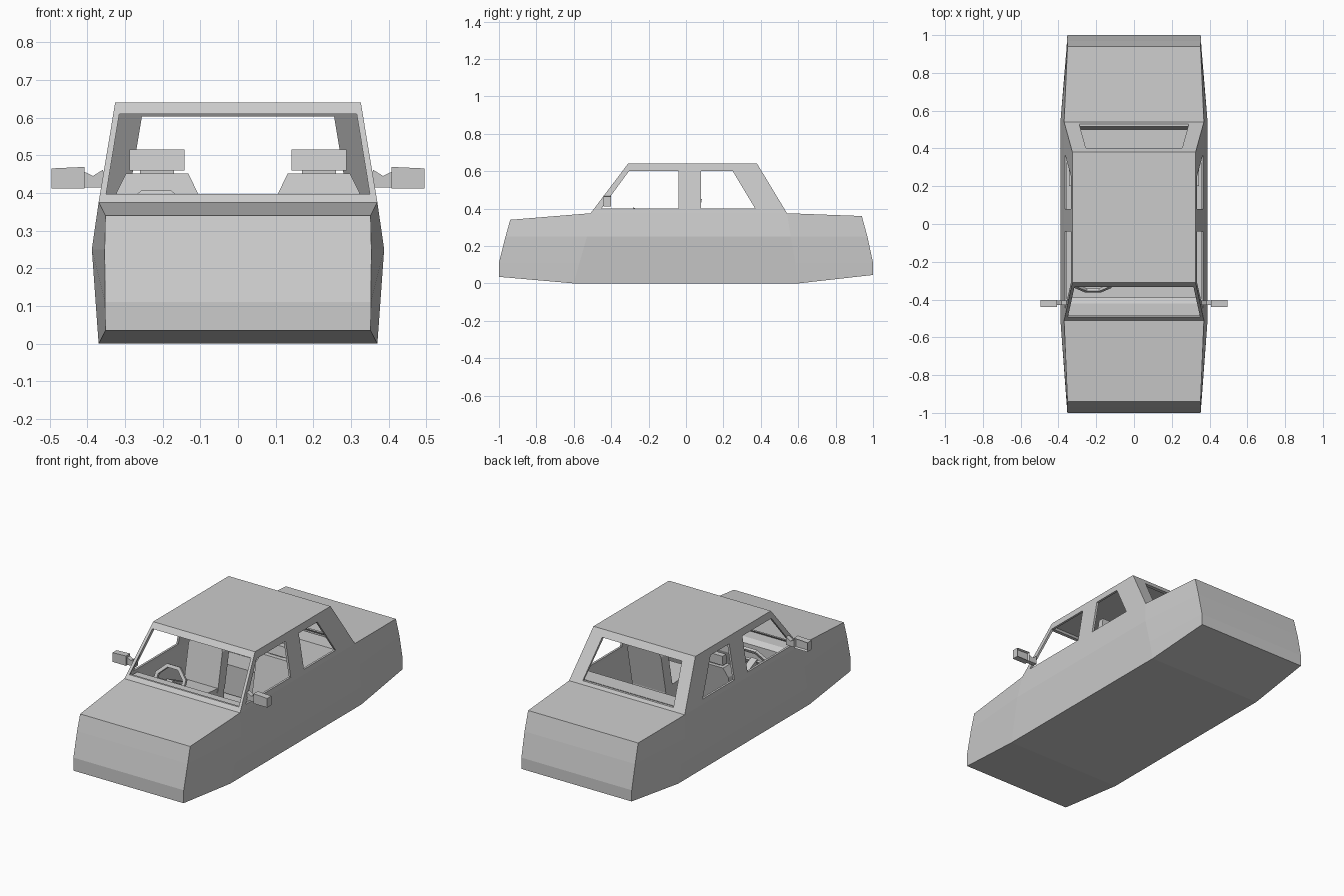
import bpy, bmesh, math
from mathutils import Vector, Matrix

if "Cube" in bpy.data.objects:
    bpy.data.objects.remove(bpy.data.objects["Cube"])


def finish(bm, name):
    bmesh.ops.recalc_face_normals(bm, faces=bm.faces)
    me = bpy.data.meshes.new(name)
    bm.to_mesh(me)
    bm.free()
    ob = bpy.data.objects.new(name, me)
    bpy.context.scene.collection.objects.link(ob)
    return ob


def prism(name, pts, axis, a, b):
    """Closed profile extruded along x or y between a and b."""
    bm = bmesh.new()
    place = (lambda p, t: (t, p[0], p[1])) if axis == 'x' else (lambda p, t: (p[0], t, p[1]))
    r0, r1 = ([bm.verts.new(place(p, t)) for p in pts] for t in (a, b))
    bm.faces.new(r0)
    bm.faces.new(r1[::-1])
    n = len(pts)
    for i in range(n):
        bm.faces.new((r0[i], r0[(i + 1) % n], r1[(i + 1) % n], r1[i]))
    return finish(bm, name)


def box(name, x0, x1, y0, y1, z0, z1):
    return prism(name, [(x0, z0), (x1, z0), (x1, z1), (x0, z1)], 'y', y0, y1)


def rect_ring(bm, x, y0, y1, z):
    return [bm.verts.new(c) for c in ((-x, y0, z), (x, y0, z), (x, y1, z), (-x, y1, z))]


def bridge(bm, a, b):
    for i in range(4):
        j = (i + 1) % 4
        bm.faces.new((a[i], a[j], b[j], b[i]))


def mirrored(ob):
    """Copy across x = 0."""
    me = ob.data.copy()
    me.transform(Matrix.Scale(-1, 4, (1, 0, 0)))
    me.flip_normals()
    cp = bpy.data.objects.new(ob.name + "_left", me)
    bpy.context.scene.collection.objects.link(cp)


# Body shell: four stations along y, each (half width, y, z) from sill to belt line
stations = [
    [(.352, -1, .035), (.353, -1, .11), (.354, -.965, .25), (.352, -.94, .34)],
    [(.37, -.6, 0), (.378, -.57, .11), (.388, -.53, .25), (.37, -.51, .375)],
    [(.37, .6, 0), (.378, .585, .11), (.388, .56, .25), (.37, .54, .375)],
    [(.352, 1, .045), (.353, 1, .11), (.354, .97, .25), (.352, .94, .36)],
]
bm = bmesh.new()
R = [[bm.verts.new(p) for p in s] for s in stations]
L = [[bm.verts.new((-x, y, z)) for x, y, z in s] for s in stations]
for i in range(3):
    for k in range(3):
        for S in (R, L):
            bm.faces.new((S[i][k], S[i + 1][k], S[i + 1][k + 1], S[i][k + 1]))
    bm.faces.new((R[i][0], R[i + 1][0], L[i + 1][0], L[i][0]))
    if i != 1:
        bm.faces.new((R[i][3], R[i + 1][3], L[i + 1][3], L[i][3]))
for e in (0, 3):
    for k in range(3):
        bm.faces.new((R[e][k], R[e][k + 1], L[e][k + 1], L[e][k]))
roof = rect_ring(bm, .326, -.31, .38, .64)
bridge(bm, [L[1][3], R[1][3], R[2][3], L[2][3]], roof)
bm.faces.new(roof)
body = finish(bm, "car_body")

# Cabin hollow and window cutters
bm = bmesh.new()
rings = [rect_ring(bm, *r) for r in ((.355, -.5, .5, .05), (.357, -.495, .523, .38), (.316, -.305, .37, .62))]
bridge(bm, rings[0], rings[1])
bridge(bm, rings[1], rings[2])
bm.faces.new(rings[0])
bm.faces.new(rings[2])
cutters = [
    finish(bm, "cabin_cutter"),
    prism("front_side_window_cutter", [(-.452, .4), (-.04, .4), (-.04, .6), (-.305, .6)], 'x', -.6, .6),
    prism("rear_side_window_cutter", [(.08, .4), (.37, .4), (.25, .6), (.08, .6)], 'x', -.6, .6),
    prism("windshield_cutter", [(-.35, .397), (.35, .397), (.315, .61), (-.315, .61)], 'y', -.7, -.28),
    prism("rear_window_cutter", [(-.29, .392), (.29, .392), (.255, .603), (-.255, .603)], 'y', .36, .7),
]
bpy.context.view_layer.objects.active = body
for c in cutters:
    m = body.modifiers.new("cut", 'BOOLEAN')
    m.operation = 'DIFFERENCE'
    m.solver = 'EXACT'
    m.object = c
    bpy.ops.object.modifier_apply(modifier=m.name)
    bpy.data.objects.remove(c)

# Dashboard, rear shelf and rear bench
prism("dashboard", [(-.49, .2), (-.42, .2), (-.39, .28), (-.39, .365), (-.42, .385), (-.49, .385)], 'x', -.35, .35)
prism("rear_bench", [(.2, .06), (.5, .06), (.5, .385), (.4, .385), (.35, .22), (.2, .23)], 'x', -.345, .345)

# Front seats with headrests
parts = [
    prism("seat_cushion", [(-.24, .06), (.03, .06), (.03, .2), (-.24, .22)], 'x', .11, .32),
    prism("headrest", [(.035, .46), (.075, .46), (.078, .515), (.045, .515)], 'x', .142, .288),
    box("headrest_post", .17, .26, .045, .065, .44, .47),
]
back = prism("seat_back", [(.107, .18), (.323, .18), (.323, .4), (.297, .452), (.132, .452), (.107, .4)], 'y', 0, .065)
for v in back.data.vertices:
    v.co.y += (v.co.z - .4) * .2 + .01
parts.append(back)

# Wing mirrors with recessed glass
parts.append(prism("mirror_arm", [(.355, .415), (.41, .415), (.41, .457), (.385, .445), (.358, .462)], 'y', -.43, -.405))
housing = prism("wing_mirror", [(.408, .412), (.495, .412), (.495, .465), (.408, .469)], 'y', -.44, -.402)
bm = bmesh.new()
bm.from_mesh(housing.data)
glass = [f for f in bm.faces if f.normal.y > .9]
bmesh.ops.inset_region(bm, faces=glass, thickness=.007)
bmesh.ops.translate(bm, vec=(0, -.012, 0), verts=glass[0].verts)
bm.to_mesh(housing.data)
bm.free()
parts.append(housing)
for p in parts:
    mirrored(p)

# Steering wheel: octagonal rim, hub spoke and column
tilt = Matrix.Translation((-.217, -.315, .315)) @ Matrix.Rotation(math.radians(65), 4, 'X')
bm = bmesh.new()
rim = []
for i in range(8):
    a = math.pi / 8 + i * math.pi / 4
    rim.append([bm.verts.new((r * math.cos(a), r * math.sin(a), h))
                for r, h in ((.105, -.008), (.105, .008), (.085, .008), (.085, -.008))])
for i in range(8):
    bridge(bm, rim[i], rim[(i + 1) % 8])
bm.transform(tilt)
finish(bm, "steering_wheel_rim")
for name, x, y0, y1, z0, z1 in (("wheel_spoke", .09, -.012, .012, -.006, .006),
                                ("steering_column", .02, -.02, .02, -.12, .008)):
    box(name, -x, x, y0, y1, z0, z1).data.transform(tilt)
